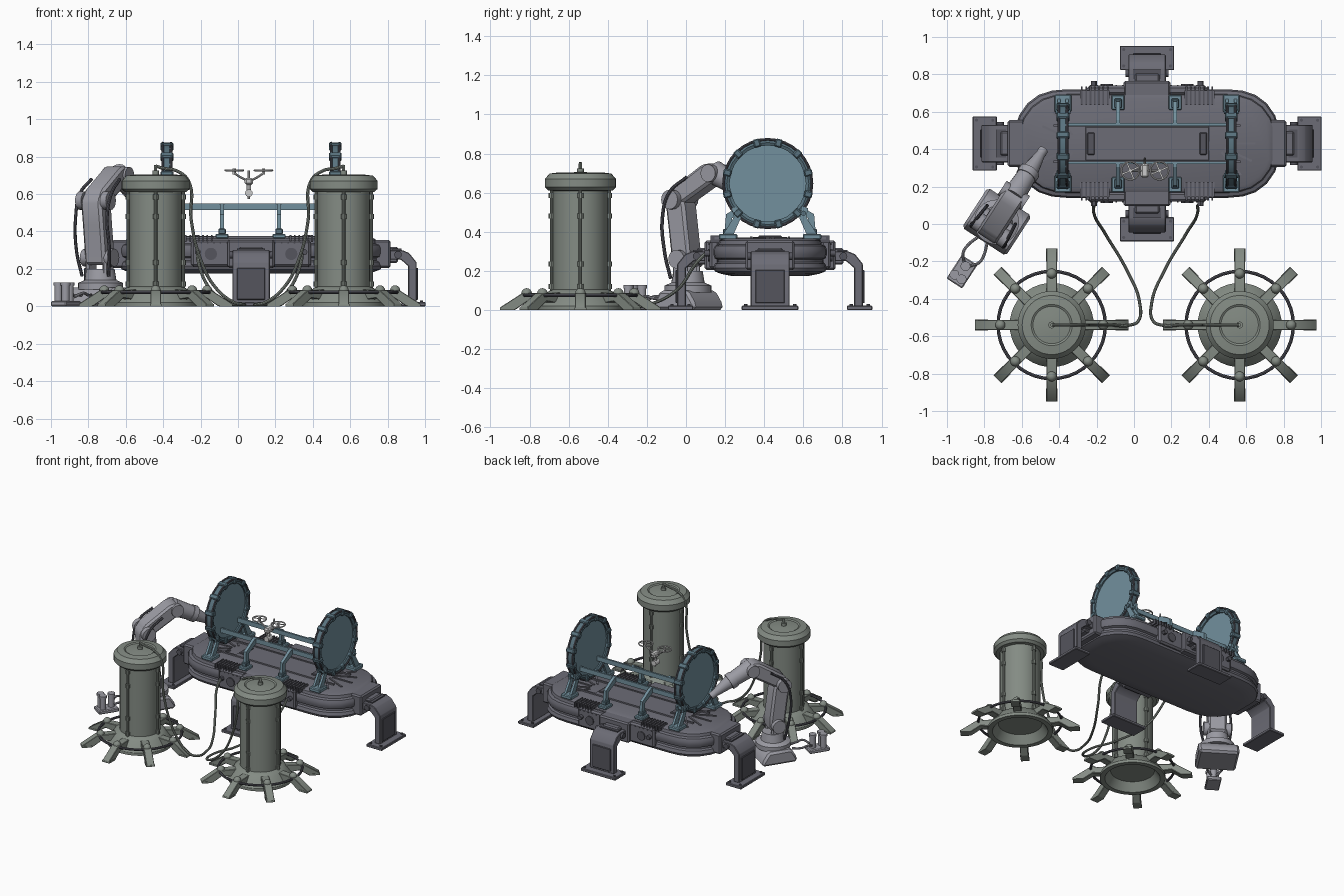
import bpy, bmesh
from math import pi, sin, cos, radians
from mathutils import Matrix, Vector

if "Cube" in bpy.data.objects:
    bpy.data.objects.remove(bpy.data.objects["Cube"])

T, I = Matrix.Translation, Matrix.Identity(4)
RZ = lambda a: Matrix.Rotation(a, 4, 'Z')
MX = lambda x: T((x, 0, 0)) @ Matrix.Scale(-1, 4, (1, 0, 0)) @ T((-x, 0, 0))

def mat(name, c):
    m = bpy.data.materials.new(name)
    m.diffuse_color = (*c, 1)
    m.use_nodes = True
    m.node_tree.nodes["Principled BSDF"].inputs["Base Color"].default_value = m.diffuse_color
    return m

DECK = mat("deck_grey", (.15, .15, .18))
DARK = mat("dark_grey", (.09, .09, .11))
BLUE = mat("ring_blue", (.10, .17, .21))
PANE = mat("pane_blue", (.17, .28, .34))
TANK = mat("tank_green", (.23, .26, .23))
ARM = mat("arm_grey", (.33, .33, .37))
PALE = mat("pale_grey", (.65, .65, .65))

def finish(bm, name, m, M=I):
    bm.transform(M)
    bmesh.ops.recalc_face_normals(bm, faces=bm.faces)
    me = bpy.data.meshes.new(name)
    bm.to_mesh(me)
    bm.free()
    me.materials.append(m)
    ob = bpy.data.objects.new(name, me)
    bpy.context.collection.objects.link(ob)
    return ob

def box(name, c, s, m, M=I, bev=0.0):
    bm = bmesh.new()
    bmesh.ops.create_cube(bm, size=1, matrix=T(c) @ Matrix.Diagonal((*s, 1)))
    if bev:
        bmesh.ops.bevel(bm, geom=bm.edges[:], offset=bev, segments=1, affect='EDGES')
    return finish(bm, name, m, M)

def rod(name, p, q, r, m, M=I, n=16, r2=None):
    p, q = Vector(p), Vector(q)
    bm = bmesh.new()
    bmesh.ops.create_cone(bm, cap_ends=True, segments=n, radius1=r, radius2=r if r2 is None else r2, depth=(q - p).length)
    rot = (q - p).to_track_quat('Z', 'Y').to_matrix().to_4x4()
    return finish(bm, name, m, M @ T((p + q) / 2) @ rot)

def prism(name, pts, w, m, M=I, bev=0.0):
    # side profile in x,z extruded along y
    bm = bmesh.new()
    f = bm.faces.new([bm.verts.new((x, -w / 2, z)) for x, z in pts])
    r = bmesh.ops.extrude_face_region(bm, geom=[f])
    bmesh.ops.translate(bm, vec=(0, w, 0), verts=[v for v in r['geom'] if isinstance(v, bmesh.types.BMVert)])
    if bev:
        bmesh.ops.bevel(bm, geom=bm.edges[:], offset=bev, segments=1, affect='EDGES')
    return finish(bm, name, m, M)

def lathe(name, prof, m, M=I, n=32, closed=False):
    bm = bmesh.new()
    vs = [bm.verts.new((r, 0, z)) for r, z in prof]
    es = [bm.edges.new(e) for e in zip(vs, vs[1:] + vs[:1] if closed else vs[1:])]
    bmesh.ops.spin(bm, geom=vs + es, cent=(0, 0, 0), axis=(0, 0, 1), angle=2 * pi, steps=n, use_duplicate=False)
    bmesh.ops.remove_doubles(bm, verts=bm.verts, dist=1e-5)
    return finish(bm, name, m, M)

def torus(name, R, r, m, M=I, n=32):
    lathe(name, [(R + r * cos(a * pi / 4), r * sin(a * pi / 4)) for a in range(8)], m, M, n, True)

def hose(name, pts, r, m, M=I):
    cu = bpy.data.curves.new(name, 'CURVE')
    cu.dimensions, cu.bevel_depth, cu.bevel_resolution, cu.resolution_u = '3D', r, 2, 8
    sp = cu.splines.new('BEZIER')
    sp.bezier_points.add(len(pts) - 1)
    for b, p in zip(sp.bezier_points, pts):
        b.co = p
        b.handle_left_type = b.handle_right_type = 'AUTO'
    tmp = bpy.data.objects.new(name + "_path", cu)
    bpy.context.collection.objects.link(tmp)
    bm = bmesh.new()
    bm.from_mesh(bpy.data.meshes.new_from_object(tmp.evaluated_get(bpy.context.evaluated_depsgraph_get())))
    bpy.data.objects.remove(tmp)
    finish(bm, name, m, M)

# --- Platform hull: one outline lofted through inset layers
P = T((.07, .43, 0))
HX, HY = .70, .29
quarter = [(.70, .10), (.685, .15), (.64, .215), (.58, .26), (.51, .283), (.43, .29)]
outline = quarter + [(-x, y) for x, y in quarter[::-1]]
outline += [(-x, -y) for x, y in outline]
bm = bmesh.new()
rings = []
for ins, z in [(.09, .175), (.04, .185), (.008, .197), (0, .215), (.008, .237), (.02, .245), (.02, .258),
               (.006, .265), (0, .285), (0, .31), (.008, .328), (.025, .335), (.03, .355), (.05, .366)]:
    rings.append([bm.verts.new((x * (HX - ins) / HX, y * (HY - ins) / HY, z)) for x, y in outline])
for a, b in zip(rings, rings[1:]):
    for i in range(len(a)):
        j = (i + 1) % len(a)
        bm.faces.new((a[i], a[j], b[j], b[i]))
bm.faces.new(rings[0])
bm.faces.new(rings[-1])
finish(bm, "platform_hull", DECK, P)

# --- Deck details
box("deck_centre_panel", (0, 0, .367), (.66, .18, .012), DECK, P, .003)
for s in (-1, 1):
    box("deck_slot_edge", (0, s * .097, .369), (1.0, .012, .014), DECK, P)
    box("deck_panel_end", (s * .30, 0, .375), (.04, .12, .014), DARK, P, .005)
    for a in (-50, -25, 0, 25, 50):
        d = RZ(radians(a) + (pi if s < 0 else 0))
        box("deck_rib", (.14, 0, .366), (.16, .012, .012), DECK, P @ T((s * .36, 0, 0)) @ d)
    F = P @ RZ(0 if s < 0 else pi)
    for t in (-1, 1):
        # side panels with round ports, vent fins and hose sockets
        box("side_panel", (t * .215, -.285, .283), (.21, .05, .145), DECK, F, .012)
        rod("side_port", (t * .215, -.305, .28), (t * .215, -.318, .28), .033, DARK, F)
        box("vent_base", (t * .28, -.245, .368), (.16, .08, .012), DECK, F)
        for k in range(7):
            box("vent_fin", (t * .28 + (k - 3) * .023, -.255, .362), (.009, .10, .036), DARK, F)
        rod("hose_socket", (t * .285, -.29, .29), (t * .285, -.335, .29), .016, DARK, F, 12)
        for k in range(6):
            rod("side_bolt", (t * (.13 + k * .034), -.308, .338), (t * (.13 + k * .034), -.314, .338), .005, DARK, F, 6)

# --- Four bent legs
prof = [(.03, .30), (.11, .30), (.145, .285), (.185, .235), (.185, .02), (.14, .02), (.14, .215), (.10, .25), (.03, .25)]
for k, d in enumerate((HX, HY, HX, HY)):
    L = P @ RZ(k * pi / 2) @ T((d, 0, 0))
    box("leg_mount", (0, 0, .28), (.09, .25, .15), DECK, L, .01)
    box("leg_hinge", (.06, 0, .275), (.05, .13, .085), DECK, L, .008)
    prism("leg_plate", prof, .20, DECK, L, .004)
    box("leg_face", (.187, 0, .12), (.012, .15, .17), DARK, L, .003)
    box("leg_top_face", (.08, 0, .303), (.05, .15, .01), DARK, L)
    box("leg_foot", (.168, 0, .011), (.13, .29, .022), DECK, L, .004)
    for s in (-1, 1):
        rod("leg_pin", (.085, s * .095, .275), (.085, s * .115, .275), .02, DARK, L)
        for t in (.125, .212):
            rod("foot_bolt", (t, s * .125, .02), (t, s * .125, .03), .009, DARK, L, 6)

# --- Two upright rings on splayed supports
RC = T((0, -.012, .647))
AX = Matrix.Rotation(pi / 2, 4, 'Y')
for sx in (-1, 1):
    B = P @ T((sx * .45, 0, 0))
    R = B @ RC @ AX
    lathe("ring_frame", [(.195, -.02), (.21, -.027), (.226, -.02), (.226, .02), (.21, .027), (.195, .02)], BLUE, R, 24, True)
    rod("ring_pane", (0, 0, -.01), (0, 0, .01), .20, PANE, R, 24)
    for z in (-.022, .022):
        torus("ring_cable", .226, .007, DARK, R @ T((0, 0, z)))
    for k in range(12):
        box("ring_clamp", (.214, 0, 0), (.042, .035, .068), BLUE, R @ RZ((k + .5) * pi / 6), .006)
    for s in (-1, 1):
        box("ring_foot", (0, s * .215, .375), (.09, .095, .03), PANE, B, .006)
        for t in (-.022, .022):
            prism("ring_strut", [(.245, .38), (.19, .38), (.15, .47), (.165, .53), (.195, .52), (.185, .475)], .016, PANE,
                  B @ T((t, 0, 0)) @ RZ(s * pi / 2))
        rod("ring_pin", (-.04, s * .17, .495), (.04, s * .17, .495), .013, BLUE, B)

# --- Rails and their posts
for s in (-1, 1):
    box("rail", (0, s * .102, .533), (.90, .014, .034), PANE, P)
    for x in (-.155, .15):
        Q = P @ T((x, 0, 0)) @ RZ(s * pi / 2)
        box("post_foot", (.22, 0, .375), (.08, .07, .024), PANE, Q, .005)
        prism("post", [(.235, .38), (.195, .38), (.195, .47), (.10, .515), (.10, .55), (.125, .55), (.225, .49)], .022, PANE, Q)
        box("post_collar", (.215, 0, .40), (.05, .04, .03), BLUE, Q, .004)

# --- Two tanks with radial feet and hoses; the second mirrors the first
for M in (I, MX(.0625)):
    C = M @ T((-.44, -.54, 0))
    lathe("tank_body", [(0, .06), (.15, .06), (.19, 0), (.225, 0), (.225, .02), (.18, .085), (.155, .1), (.14, .105), (.14, .61),
          (.165, .612), (.182, .628), (.182, .67), (.158, .698), (.11, .704), (.10, .698), (.05, .704), (0, .706)], TANK, C, 40)
    rod("tank_plug", (0, 0, .70), (0, 0, .725), .018, TANK, C)
    rod("tank_nozzle", (0, 0, .72), (0, 0, .755), .008, TANK, C, 12)
    torus("tank_foot_pipe", .287, .009, DARK, C @ T((0, 0, .075)), 40)
    for k in range(8):
        F = C @ RZ(k * pi / 4)
        prism("tank_foot", [(.17, .09), (.30, .085), (.41, .014), (.41, 0), (.335, 0), (.27, .045), (.19, .035)], .055, TANK, F, .003)
        box("tank_foot_pad", (.375, 0, .006), (.07, .06, .012), TANK, F)
        lathe("tank_foot_knob", [(.027 * sin(a * pi / 8), .085 - .027 * cos(a * pi / 8)) for a in range(9)], TANK, F @ T((.275, 0, 0)), 16)
        if k % 2 == 0:
            rod("tank_rod", (.148, 0, .09), (.148, 0, .62), .009, TANK, F, 10)
            for z in (.12, .235, .48, .585):
                rod("tank_rod_collar", (.148, 0, z - .013), (.148, 0, z + .013), .015, TANK, F, 10)
    hose("tank_hose", [(-.44, -.54, .75), (-.40, -.54, .738), (-.33, -.54, .725), (-.265, -.54, .67), (-.25, -.54, .46),
         (-.20, -.54, .25), (-.12, -.54, .10), (-.02, -.54, .02), (.022, -.52, .010), (.03, -.42, .010),
         (-.037, -.25, .015), (-.155, -.05, .10), (-.215, .06, .25), (-.215, .10, .29)], .0085, TANK, M)

# --- Robot arm, built along local x then turned toward the deck
A = T((-.735, .01, 0)) @ RZ(radians(57))
prism("arm_base", [(-.125, 0), (.13, 0), (.13, .03), (.085, .10), (-.085, .10), (-.125, .03)], .28, ARM, A, .015)
lathe("arm_turntable", [(0, .09), (.12, .09), (.12, .125), (.085, .14), (.075, .20), (0, .20)], ARM, A)
for s in (-1, 1):
    box("arm_shoulder_fork", (-.01, s * .055, .22), (.09, .025, .12), ARM, A, .01)
    rod("arm_shoulder_cap", (-.01, s * .05, .26), (-.01, s * .095, .26), .048, ARM, A)
    rod("arm_elbow_cap", (-.05, s * .06, .565), (-.05, s * .098, .565), .05, ARM, A)
    hose("arm_cable", [(-.05, s * .085, .16), (-.075, s * .105, .30), (-.09, s * .10, .48), (-.05, s * .10, .60), (.05, s * .09, .68)], .009, DARK, A)
    rod("arm_wrist_cap", (.17, s * .04, .70), (.17, s * .075, .70), .045, ARM, A)
prism("arm_lower_link", [(-.06, .22), (.04, .22), (.045, .30), (.015, .54), (-.01, .60), (-.07, .61), (-.105, .565), (-.085, .42)], .13, ARM, A, .015)
prism("arm_upper_link", [(-.10, .55), (-.06, .515), (.0, .545), (.19, .66), (.21, .71), (.17, .75), (.12, .745), (-.07, .62)], .125, ARM, A, .014)
rod("arm_wrist", (.16, 0, .705), (.30, 0, .635), .062, ARM, A, 20, .052)
rod("arm_wrist_band", (.29, 0, .64), (.325, 0, .622), .058, ARM, A, 20)
rod("arm_tool", (.32, 0, .625), (.44, 0, .55), .048, ARM, A, 16, .024)
rod("arm_tip", (.43, 0, .556), (.46, 0, .537), .026, ARM, A, 16)

# --- Small pump unit linked to the arm
U = T((-.92, -.255, 0)) @ RZ(radians(57))
box("pump_base", (0, 0, .014), (.15, .10, .028), ARM, U, .006)
for x, y in ((-.035, -.02), (-.035, .025), (.035, 0)):
    rod("pump_canister", (x, y, .02), (x, y, .115), .022, ARM, U)
    rod("pump_cap", (x, y, .11), (x, y, .128), .026, ARM, U)
for s in (-1, 1):
    hose("pump_hose", [(.05, s * .02, .05), (.09, s * .05, .07), (.14, s * .05, .06), (.20, s * .03, .06)], .008, ARM, U)

# --- Hovering drone
D = T((.058, .285, 0))
box("drone_body", (0, 0, .668), (.045, .075, .038), PALE, D, .01)
rod("drone_neck", (0, 0, .655), (0, -.005, .615), .012, PALE, D, 12)
rod("drone_camera", (0, -.03, .605), (0, .02, .605), .02, PALE, D)
rod("drone_stinger", (0, 0, .60), (0, 0, .575), .006, PALE, D, 8)
hose("drone_tail", [(0, .03, .67), (0, .055, .69), (0, .065, .725)], .006, PALE, D)
for s in (-1, 1):
    hose("drone_arm", [(s * .015, 0, .675), (s * .045, 0, .69), (s * .078, 0, .712)], .006, PALE, D)
    rod("drone_motor", (s * .078, 0, .705), (s * .078, 0, .738), .009, PALE, D, 12)
    torus("drone_guard", .048, .005, PALE, D @ T((s * .078, 0, .727)), 24)
    for a in (.4, .4 + pi / 2):
        box("drone_blade", (0, 0, .73), (.09, .009, .003), PALE, D @ T((s * .078, 0, 0)) @ RZ(a))

# --- Smooth round parts, keep edges sharp
for ob in bpy.context.collection.objects:
    ob.select_set(True)
    bpy.context.view_layer.objects.active = ob
bpy.ops.object.shade_smooth_by_angle(angle=radians(30))
